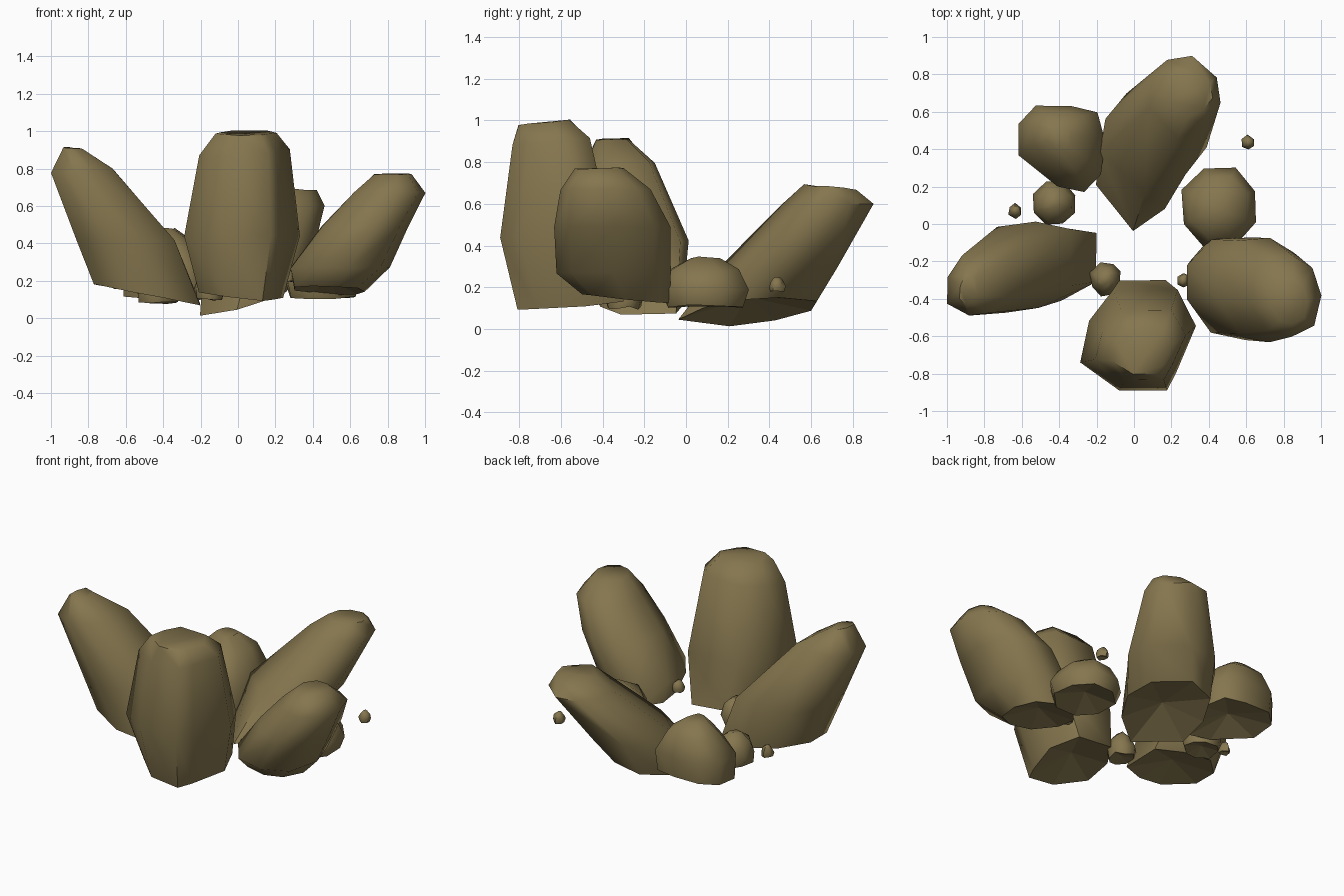
import bpy, bmesh, math, random
from mathutils import Vector

if "Cube" in bpy.data.objects:
    bpy.data.objects.remove(bpy.data.objects["Cube"])

random.seed(7)
stone = bpy.data.materials.new("olive_stone")
stone.diffuse_color = (0.235, 0.181, 0.077, 1)
stone.use_nodes = True
stone.node_tree.nodes["Principled BSDF"].inputs["Base Color"].default_value = stone.diffuse_color


def rock(name, plan, rings, jitter=0.004, hollow=0.3):
    """Loft a plan outline (within +-1) through rings (z, x0, x1, y0, y1[, slope_x, slope_y])."""
    bm = bmesh.new()
    loops, sides = [], len(plan)
    for z, x0, x1, y0, y1, *slope in rings:
        sx, sy = slope if slope else (0, 0)
        pts = []
        for u, v in plan:
            dx, dy = u * (x1 - x0) / 2, v * (y1 - y0) / 2
            j = Vector([random.uniform(-jitter, jitter) for _ in range(3)])
            pts.append(bm.verts.new(Vector(((x0 + x1) / 2 + dx, (y0 + y1) / 2 + dy,
                                            z + dx * sx + dy * sy)) + j))
        loops.append(pts)
    for lo, hi in zip(loops, loops[1:]):
        for i in range(sides):
            n = (i + 1) % sides
            bm.faces.new((lo[i], lo[n], hi[n], hi[i]))
    bm.faces.new(loops[-1])
    # Underside: faceted fan, pushed inward
    z, x0, x1, y0, y1 = rings[0][:5]
    depth = hollow * min(x1 - x0, y1 - y0) / 2
    hub = bm.verts.new(((x0 + x1) / 2, (y0 + y1) / 2, z + depth))
    base = loops[0]
    for i in range(sides):
        bm.faces.new((base[(i + 1) % sides], base[i], hub))
    under = [e for f in hub.link_faces for e in f.edges]
    bmesh.ops.recalc_face_normals(bm, faces=bm.faces)
    for f in bm.faces:
        f.smooth = True
    for e in bm.edges:
        e.smooth = e.calc_face_angle(0) < math.radians(62)
    for e in under:
        e.smooth = False
    mesh = bpy.data.meshes.new(name)
    bm.to_mesh(mesh)
    bm.free()
    mesh.materials.append(stone)
    bpy.context.collection.objects.link(bpy.data.objects.new(name, mesh))


def boulder(name, x0, x1, y0, y1, z0, z1, sides=8, jitter=0.008,
            profile=((0, .86), (.35, 1), (.75, .78), (1, .32))):
    """Rounded rock filling a box."""
    cx, cy, rx, ry = (x0 + x1) / 2, (y0 + y1) / 2, (x1 - x0) / 2, (y1 - y0) / 2
    k = 1 / math.cos(math.pi / sides)
    plan = [(k * math.cos((i + .5) * 2 * math.pi / sides),
             k * math.sin((i + .5) * 2 * math.pi / sides)) for i in range(sides)]
    rings = [(z0 + (z1 - z0) * t, cx - rx * s, cx + rx * s, cy - ry * s, cy + ry * s)
             for t, s in profile]
    rock(name, plan, rings, jitter)


# Tall upright slab at the front
rock("front_slab",
     [(-.42, 1), (.68, 1), (1, .28), (.68, -.62), (.5, -1), (-.32, -1), (-1, -.45), (-.84, .38)], [
         (.125, -.21, .245, -.81, -.30, -.08, .08),
         (.44, -.29, .33, -.89, -.35),
         (.89, -.21, .28, -.83, -.46, .05, .08),
         (.99, -.12, .21, -.80, -.56, 0, .1)])

# Slab leaning out to the left
rock("left_slab",
     [(1, .85), (1, -.4), (.35, -.9), (-.3, -1), (-1, -.6), (-1, .2), (-.5, .9), (.3, 1)], [
         (.125, -.77, -.2, -.43, -.02, -.19, 0),
         (.42, -.86, -.34, -.47, .01),
         (.79, -1.0, -.67, -.49, -.15, .08, 0),
         (.91, -.93, -.84, -.43, -.27, -.1, 0)])

# Slab leaning out to the right
rock("right_slab",
     [(1, 0), (.75, .7), (.2, 1), (-.5, .95), (-1, .45), (-1, -.2), (-.5, -.85), (.2, -1), (.8, -.75)], [
         (.15, .30, .68, -.50, -.08, -.05, -.1),
         (.27, .28, .81, -.62, -.07),
         (.49, .45, .91, -.63, -.07),
         (.67, .62, 1.0, -.60, -.17),
         (.77, .73, .93, -.53, -.30)])

# Slab leaning out to the back
rock("back_slab",
     [(-.17, -1), (-1, -.25), (-.9, .4), (-.5, .9), (.2, 1), (.9, .45), (1, -.15), (.6, -.65)], [
         (.085, -.2, .26, -.04, .63, .26, .1),
         (.30, -.18, .39, .17, .73),
         (.60, .08, .46, .46, .90),
         (.68, .19, .42, .57, .82, 0, -.1)])

# Medium boulders between the slabs
rock("back_left_boulder",
     [(-1, -.15), (-1, .6), (-.6, 1), (.2, 1), (.8, .85), (1, .2), (.9, -.6), (.5, -1), (-.1, -.85)], [
         (.12, -.61, -.16, .19, .62, 0, .14),
         (.28, -.62, -.15, .17, .63),
         (.41, -.54, -.24, .29, .60),
         (.48, -.46, -.34, .39, .52)])
boulder("right_boulder", .26, .65, -.12, .30, .11, .34)

# Small stones filling the gaps
boulder("left_stone", -.54, -.31, 0, .225, .08, .27)
boulder("front_stone", -.23, -.07, -.38, -.21, .10, .26)

# Loose pebbles
for i, (x, y, z) in enumerate([(.61, .435, .215), (-.635, .07, .19), (.265, -.3, .23)]):
    boulder("pebble_%d" % (i + 1), x - .033, x + .033, y - .035, y + .035,
            z - .034, z + .034, 6, .004)
